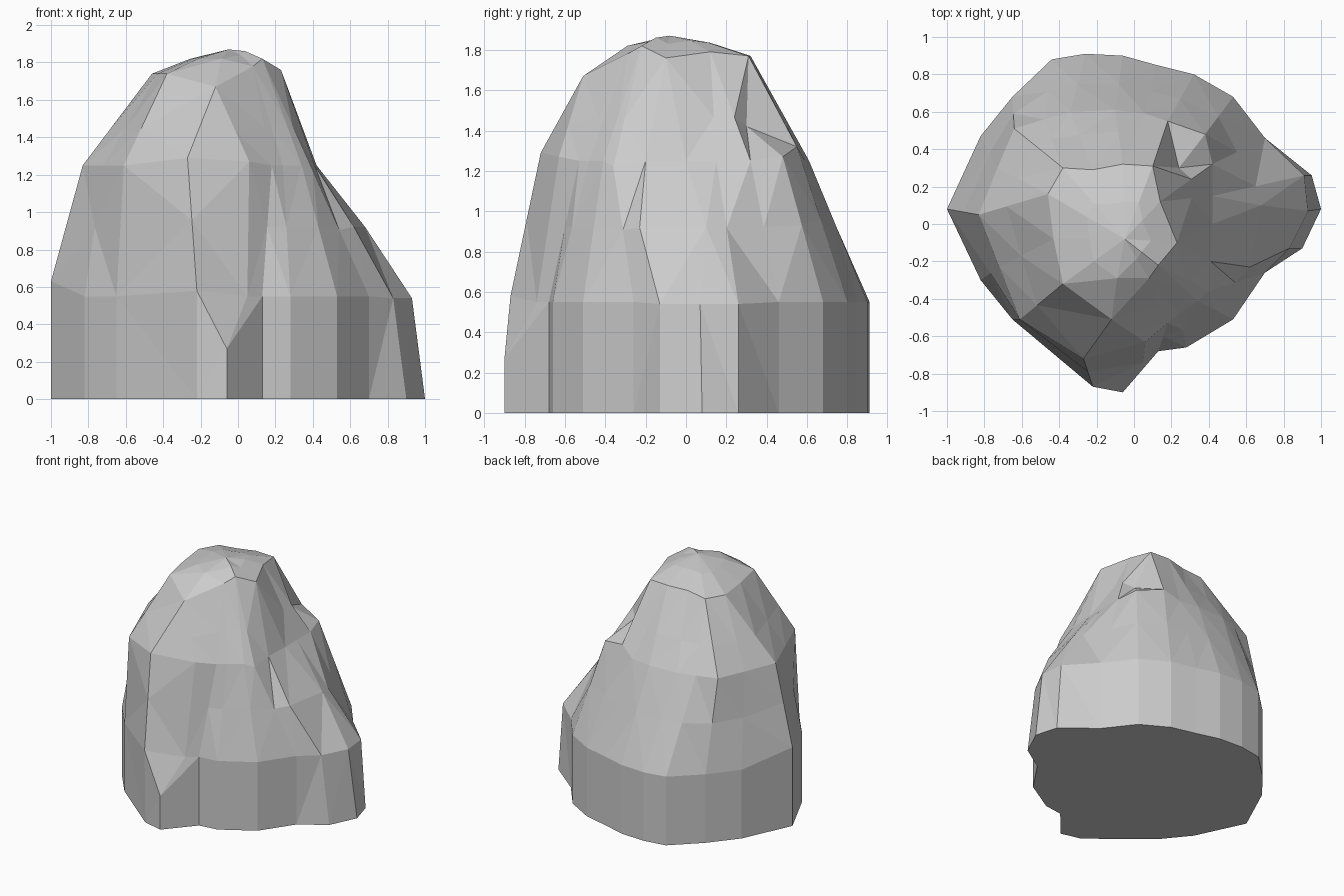
import bpy, bmesh
from mathutils import Vector

if "Cube" in bpy.data.objects:
    bpy.data.objects.remove(bpy.data.objects["Cube"])

# Ground outline, counting round from the right via the front
outline = [(1, .08), (.9, -.13), (.7, -.26), (.53, -.51), (.28, -.66), (.13, -.68), (-.06, -.9),
           (-.22, -.86), (-.65, -.51), (-.82, -.3), (-1, .08), (-.82, .47), (-.65, .68), (-.44, .88),
           (-.26, .91), (-.06, .9), (.12, .85), (.32, .8), (.53, .68), (.7, .46), (.95, .26)]
# Shoulder outline, about z = 1.25
shoulder = [(.42, 0), (.41, -.2), (.4, -.36), (.34, -.41), (.24, -.48), (.18, -.53), (.06, -.63),
            (-.27, -.72), (-.61, -.51), (-.72, -.23), (-.83, .05), (-.73, .3), (-.64, .51), (-.48, .56),
            (-.34, .6), (-.1, .61), (.06, .59), (.18, .55), (.38, .48), (.42, .32), (.42, .15)]
# Crown corners, each shared by several columns
crown = [((.23, -.1, 1.76), 2), ((.13, -.22, 1.82), 2), ((.08, -.29, 1.78), 2), ((-.12, -.51, 1.67), 2),
         ((-.38, -.32, 1.74), 1), ((-.43, -.08, 1.74), 1), ((-.46, .16, 1.74), 2), ((-.38, .3, 1.74), 2),
         ((-.22, .29, 1.76), 1), ((-.06, .32, 1.77), 2), ((.1, .31, 1.77), 2), ((.14, .12, 1.79), 2)]
peak = Vector((-.05, -.08, 1.87))


def ring(points, z, special=None):
    out = [Vector((x, y, z)) for x, y in points]
    for i, p in (special or {}).items():
        out[i] = Vector(p)
    return out


def between(a, b, t, special=None, lift=0):
    out = [p.lerp(q, t) + Vector((0, 0, lift)) for p, q in zip(a, b)]
    for i, p in (special or {}).items():
        out[i] = Vector(p)
    return out


# Stacked cross-sections of the boulder
base = ring(outline, 0)
wall = ring(outline, .55, {0: (.93, .07, .54), 1: (.83, -.13, .54), 6: (-.06, -.9, .27),
                           7: (-.22, -.87, .58), 10: (-1, .08, .63), 20: (.91, .26, .54)})
neck = ring(shoulder, 1.25, {2: (.4, -.36, 1.22), 6: (.06, -.63, 1.27), 7: (-.27, -.72, 1.29),
                             17: (.18, .55, 1.32), 18: (.38, .48, 1.27)})
top = [Vector(p) for p, n in crown for _ in range(n)]
flank = between(wall, neck, .53, {0: (.68, .1, .92), 1: (.62, -.23, .92), 6: (.05, -.74, .55)})
ledge = between(neck, top, .4, {18: (.24, .3, 1.42)})
cap = between(top, [peak] * len(top), .5, {6: (-.09, -.29, 1.82), 7: (-.09, -.29, 1.82)}, .015)

bm = bmesh.new()
rings = [[bm.verts.new(p) for p in r] for r in (base, wall, flank, neck, ledge, top, cap)]
tip = bm.verts.new(peak)
n = len(outline)
for lo, hi in zip(rings, rings[1:]):
    for i in range(n):
        j = (i + 1) % n
        bm.faces.new((lo[j], lo[i], hi[i], hi[j]))
for i in range(n):
    bm.faces.new((rings[-1][(i + 1) % n], rings[-1][i], tip))
bm.faces.new(rings[0])
bmesh.ops.remove_doubles(bm, verts=bm.verts, dist=.002)
bmesh.ops.triangulate(bm, faces=bm.faces[:])
bmesh.ops.recalc_face_normals(bm, faces=bm.faces[:])
mesh = bpy.data.meshes.new("boulder")
bm.to_mesh(mesh)
bm.free()
bpy.context.collection.objects.link(bpy.data.objects.new("boulder", mesh))
